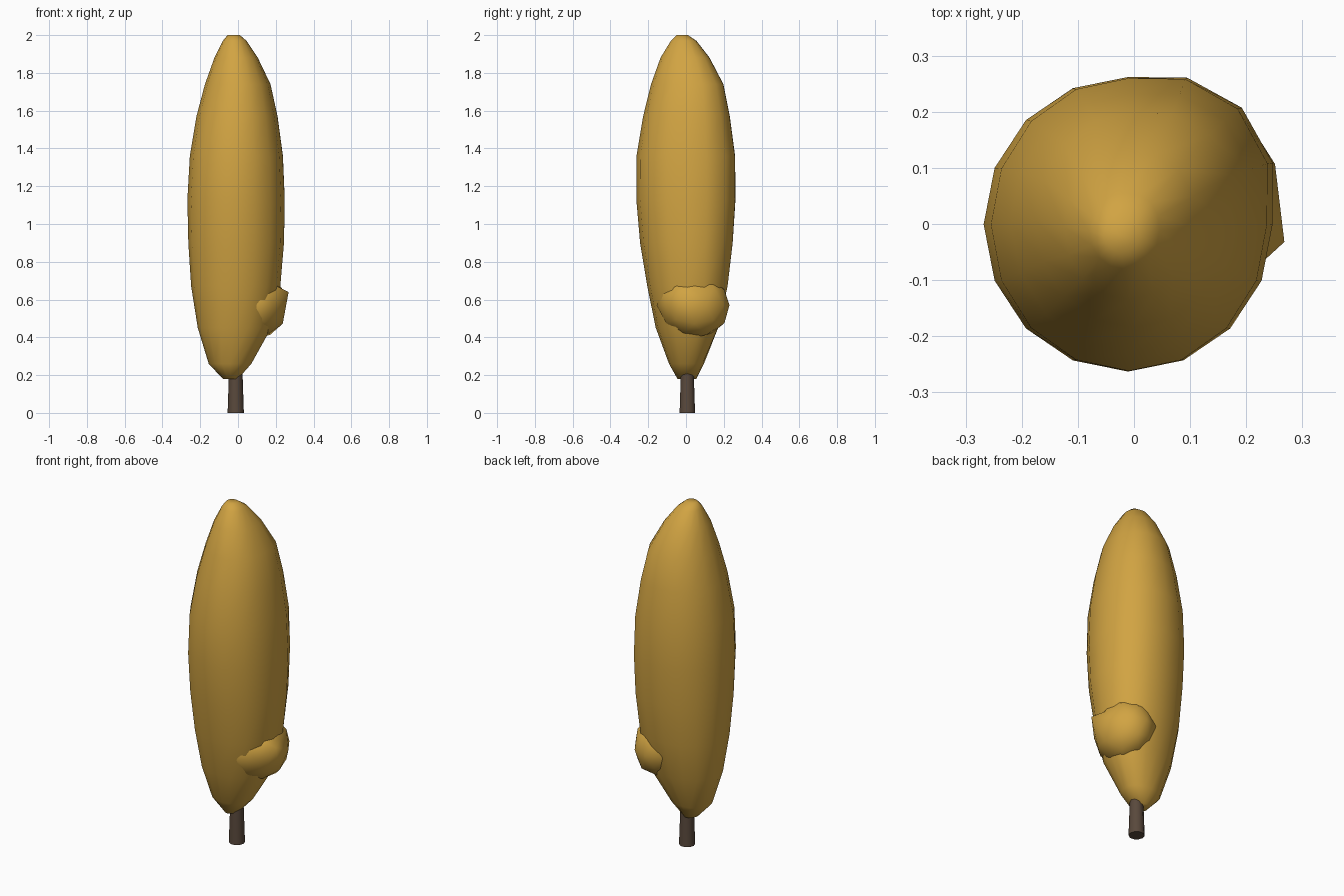
import bpy, bmesh, math, random
from mathutils import Vector

if "Cube" in bpy.data.objects:
    bpy.data.objects.remove(bpy.data.objects["Cube"])

random.seed(4)


def material(name, rgb):
    m = bpy.data.materials.new(name)
    m.diffuse_color = (*rgb, 1)
    m.use_nodes = True
    m.node_tree.nodes["Principled BSDF"].inputs["Base Color"].default_value = m.diffuse_color
    return m


GOLD = material("golden foliage", (0.64, 0.37, 0.055))
BARK = material("brown bark", (0.10, 0.066, 0.045))


def finish(bm, name, mat):
    bmesh.ops.recalc_face_normals(bm, faces=bm.faces)
    me = bpy.data.meshes.new(name)
    bm.to_mesh(me)
    bm.free()
    me.materials.append(mat)
    ob = bpy.data.objects.new(name, me)
    bpy.context.collection.objects.link(ob)
    return ob


def loft(name, mat, rings, sides, twist=0.0):
    """Rings are (z, x min, x max, y min, y max)."""
    bm = bmesh.new()
    loops = []
    for i, (z, x0, x1, y0, y1) in enumerate(rings):
        loop = []
        for k in range(sides):
            a = math.tau * (k + twist * (i % 2)) / sides
            loop.append(bm.verts.new(((x0 + x1) / 2 + (x1 - x0) / 2 * math.cos(a),
                                      (y0 + y1) / 2 + (y1 - y0) / 2 * math.sin(a), z)))
        loops.append(loop)
    for lo, hi in zip(loops, loops[1:]):
        for k in range(sides):
            n = (k + 1) % sides
            if twist and hi is loops[loops.index(lo) + 1] and loops.index(lo) % 2:
                bm.faces.new((lo[k], lo[n], hi[n]))
                bm.faces.new((lo[k], hi[n], hi[k]))
            else:
                bm.faces.new((lo[k], lo[n], hi[n], hi[k]))
    bm.faces.new(loops[0])
    bm.faces.new(loops[-1])
    return finish(bm, name, mat)


# Tall, slightly lopsided foliage column
crown = loft("foliage_column", GOLD, [
    (0.18, -0.08, 0.00, -0.045, 0.055),
    (0.26, -0.155, 0.07, -0.09, 0.095),
    (0.45, -0.213, 0.175, -0.16, 0.17),
    (0.67, -0.248, 0.222, -0.205, 0.22),
    (0.90, -0.263, 0.243, -0.243, 0.247),
    (1.13, -0.268, 0.247, -0.263, 0.262),
    (1.36, -0.255, 0.237, -0.262, 0.260),
    (1.57, -0.22, 0.208, -0.227, 0.232),
    (1.74, -0.175, 0.170, -0.185, 0.198),
    (1.88, -0.125, 0.105, -0.135, 0.125),
    (1.97, -0.08, 0.045, -0.08, 0.055),
    (2.00, -0.055, 0.01, -0.05, 0.01)], 16)
for v in crown.data.vertices:      # gentle bulge toward the back right
    if v.co.x > 0 and v.co.y > 0:
        f = 1 + 0.12 * math.sin(2 * math.atan2(v.co.y, v.co.x))
        v.co.x *= f
        v.co.y *= f

# Rough foliage clump bulging from the lower right side
bm = bmesh.new()
bmesh.ops.create_icosphere(bm, subdivisions=2, radius=1)
for v in bm.verts:
    k = random.uniform(0.94, 1.04)
    v.co = Vector((0.105, 0.045, 0.57)) + Vector((v.co.x * 0.15, v.co.y * 0.195, v.co.z * 0.18)) * k
tip = min(bm.verts, key=lambda v: (v.co - Vector((0.25, -0.02, 0.63))).length)
tip.co = (0.268, -0.032, 0.64)
clump = finish(bm, "foliage_clump", GOLD)

# Tapered trunk
trunk = loft("trunk", BARK, [
    (0.0, -0.055, 0.031, -0.036, 0.050),
    (0.3, -0.045, 0.021, -0.026, 0.040)], 10)

for ob, angle in ((crown, 180), (clump, 180), (trunk, 50)):
    bpy.ops.object.select_all(action='DESELECT')
    ob.select_set(True)
    bpy.context.view_layer.objects.active = ob
    bpy.ops.object.shade_smooth_by_angle(angle=math.radians(angle))
